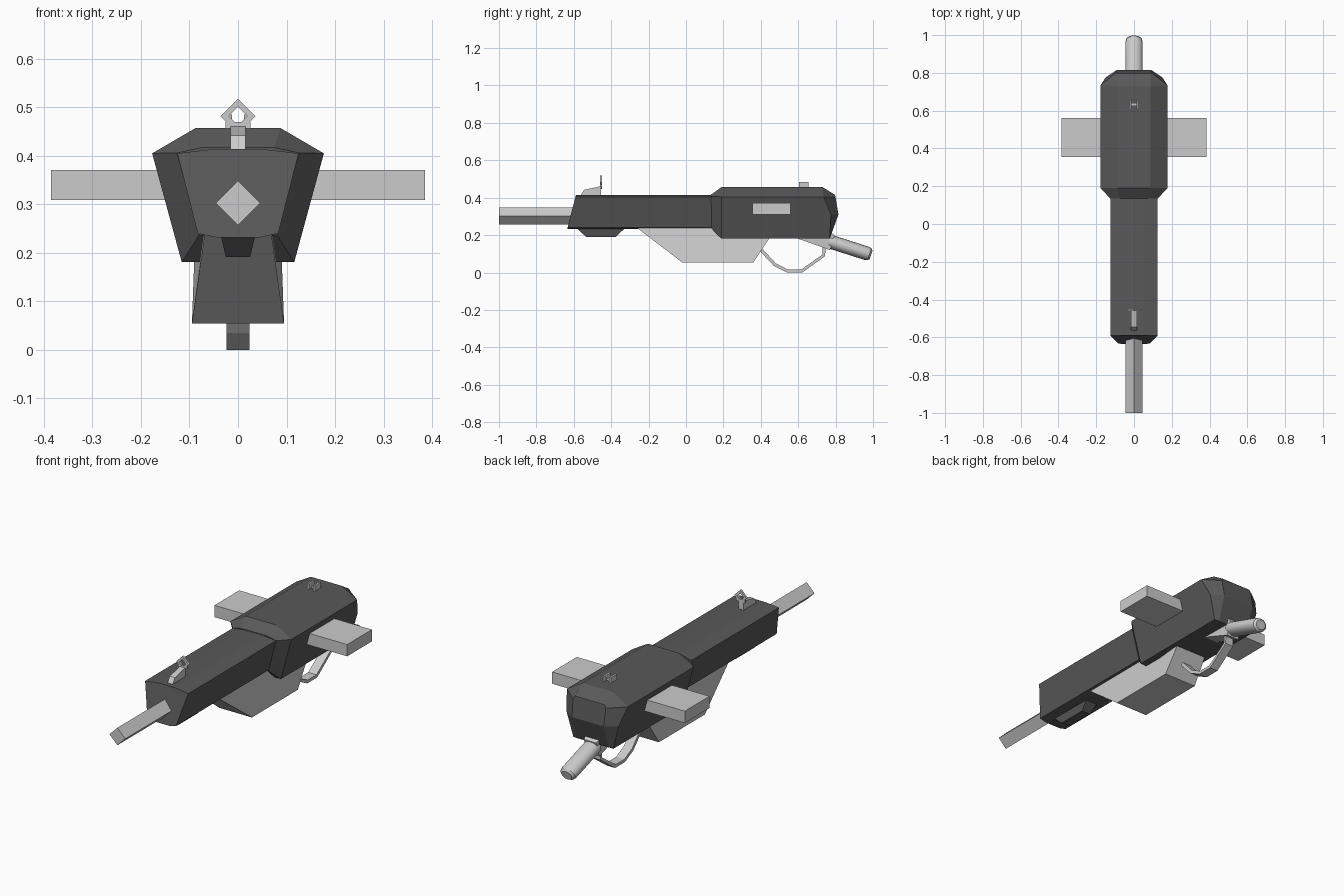
import bpy, bmesh, math
from mathutils import Vector

if "Cube" in bpy.data.objects:
    bpy.data.objects.remove(bpy.data.objects["Cube"])

dark = bpy.data.materials.new("dark_metal")
dark.diffuse_color = (0.1, 0.1, 0.1, 1)
dark.use_nodes = True
dark.node_tree.nodes["Principled BSDF"].inputs["Base Color"].default_value = dark.diffuse_color


def finish(name, bm, mat=None):
    bmesh.ops.recalc_face_normals(bm, faces=bm.faces)
    me = bpy.data.meshes.new(name)
    bm.to_mesh(me)
    bm.free()
    if mat:
        me.materials.append(mat)
    ob = bpy.data.objects.new(name, me)
    bpy.context.collection.objects.link(ob)
    return ob


def loft(name, rings, mat=None):
    """Skin matching rings of (x, y, z) points and cap both ends."""
    bm = bmesh.new()
    vs = [[bm.verts.new(p) for p in r] for r in rings]
    n = len(vs[0])
    for a, b in zip(vs, vs[1:]):
        for i in range(n):
            j = (i + 1) % n
            bm.faces.new((a[i], a[j], b[j], b[i]))
    for r in (vs[0], vs[-1]):
        if n == 8:  # mirrored body rings: cap with rows of quads
            for i in range(3):
                bm.faces.new((r[i], r[i + 1], r[6 - i], r[7 - i]))
        else:
            bm.faces.new(r)
    return finish(name, bm, mat)


def sym(half):
    """Close a right-hand half ring by mirroring it across x = 0."""
    return half + [(-x, y, z) for x, y, z in reversed(half)]


def plate(name, profile, w):
    """Extrude a (y, z) side profile across x; w is a half width or one per point."""
    ws = w if isinstance(w, list) else [w] * len(profile)
    return loft(name, [[(s * h, y, z) for h, (y, z) in zip(ws, profile)] for s in (-1, 1)])


def box(name, x, y, z):
    return loft(name, [[(a, y[0], z[0]), (a, y[1], z[0]), (a, y[1], z[1]), (a, y[0], z[1])] for a in x])


# Diamond-section barrel
R, CZ = 0.046, 0.303
loft("barrel", [[(R, y, CZ), (0, y, CZ + R), (-R, y, CZ), (0, y, CZ - R)] for y in (-1.0, -0.58)])

# Fore body with raked muzzle face
fore = [(0.05, 0.414), (0.125, 0.405), (0.083, 0.24), (0.045, 0.232)]
loft("fore_body", [
    sym([(x, -0.59 - (0.41 - z) * 0.255, z) for x, z in fore]),
    sym([(x, 0.2, z) for x, z in fore])], dark)

# Rear body: front taper, main shell, faceted back
main = [(0.088, 0.457), (0.177, 0.405), (0.151, 0.31), (0.116, 0.181)]
neck = [(0.075, 0.417), (0.126, 0.406), (0.1, 0.31), (0.08, 0.237)]
loft("rear_body", [
    sym([(x, 0.135, z) for x, z in neck]),
    sym([(x, 0.19, z) for x, z in main]),
    sym([(x, y, z) for (x, z), y in zip(main, (0.73, 0.735, 0.775, 0.768))]),
    sym([(0.086, 0.797, 0.415), (0.095, 0.8, 0.4), (0.092, 0.815, 0.31), (0.088, 0.77, 0.185)])], dark)

# Side arms
for s, side in ((1, "right"), (-1, "left")):
    box(side + "_side_arm", (s * 0.1, s * 0.385), (0.355, 0.56), (0.309, 0.371))

# Lug under the fore end
lug = lambda w, a, b, z: [(-w, a, z), (w, a, z), (w, b, z), (-w, b, z)]
loft("under_lug", [lug(0.037, -0.59, -0.32, 0.243), lug(0.025, -0.535, -0.375, 0.191)], dark)

# Magazine housing, flaring downward at the front
plate("magazine", [(-0.27, 0.245), (-0.02, 0.054), (0.36, 0.054), (0.45, 0.19), (0.45, 0.245)],
      [0.068, 0.095, 0.095, 0.09, 0.07])

# Trigger guard strip
outer = [(0.392, 0.118), (0.47, 0.035), (0.54, 0.0), (0.622, 0.0), (0.744, 0.088), (0.746, 0.15)]
inner = [(0.412, 0.123), (0.48, 0.049), (0.544, 0.016), (0.616, 0.016), (0.73, 0.096), (0.731, 0.15)]
loft("trigger_guard", [
    [(-0.024, *a), (0.024, *a), (0.024, *b), (-0.024, *b)] for a, b in zip(outer, inner)])

# Grip mount wedge
plate("grip_mount", [(0.56, 0.195), (0.77, 0.12), (0.795, 0.2), (0.77, 0.215)], [0.042, 0.036, 0.036, 0.042])

# Tubular handle with rounded end
start, end = Vector((0, 0.765, 0.167)), Vector((0, 0.99, 0.095))
axis = (end - start).normalized()
up = Vector((1, 0, 0)).cross(axis)
rings = []
for t, k in ((0, 0.95), (0.1, 1), (0.88, 1), (0.96, 0.9), (1, 0.65)):
    c = start.lerp(end, t)
    rings.append([c + Vector((1, 0, 0)) * 0.046 * k * math.cos(a) + up * 0.037 * k * math.sin(a)
                  for a in (i * math.tau / 16 for i in range(16))])
handle = loft("handle", rings)
bpy.context.view_layer.objects.active = handle
handle.select_set(True)
bpy.ops.object.shade_smooth_by_angle(angle=math.radians(30))

# Front sight: ramp, crosspiece and diamond ring
plate("front_sight_ramp", [(-0.565, 0.41), (-0.545, 0.442), (-0.455, 0.462), (-0.455, 0.41)], 0.015)
box("front_sight_crosspiece", (-0.026, 0.026), (-0.46, -0.45), (0.456, 0.47))
bm = bmesh.new()
loops = [[bm.verts.new((r * math.cos(i * math.pi / 2), y, 0.482 + r * math.sin(i * math.pi / 2)))
          for i in range(4)]
         for r, y in ((0.036, -0.461), (0.036, -0.45), (0.019, -0.45), (0.019, -0.461))]
for k in range(4):
    a, b = loops[k], loops[(k + 1) % 4]
    for i in range(4):
        j = (i + 1) % 4
        bm.faces.new((a[i], a[j], b[j], b[i]))
finish("front_sight_ring", bm)

# Rear sight: two prongs and a low bridge
for s, side in ((1, "right"), (-1, "left")):
    box("rear_sight_" + side, (s * 0.012, s * 0.022), (0.605, 0.655), (0.45, 0.485))
box("rear_sight_bridge", (-0.012, 0.012), (0.625, 0.64), (0.45, 0.468))
